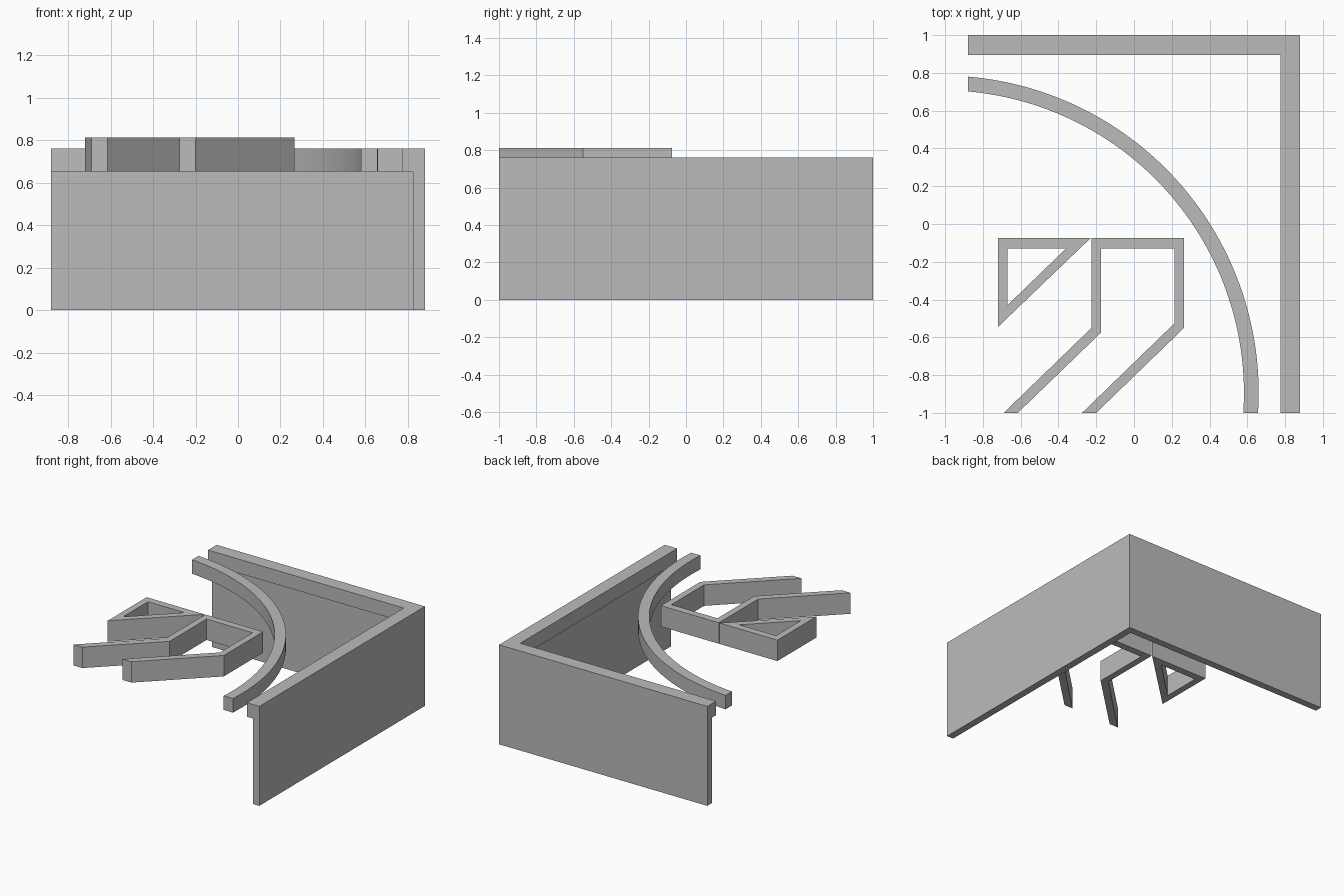
import bpy, bmesh, math

cube = bpy.data.objects.get("Cube")
if cube:
    bpy.data.objects.remove(cube, do_unlink=True)

grey = bpy.data.materials.new("plain grey")
grey.use_nodes = True
COLOUR = (0.5, 0.5, 0.5, 1)
grey.diffuse_color = COLOUR
grey.node_tree.nodes["Principled BSDF"].inputs["Base Color"].default_value = COLOUR


def sweep(name, stations, closed=False, smooth=False):
    """Skin a solid through cross-sections; cap the ends unless it loops."""
    bm = bmesh.new()
    rings = [[bm.verts.new(p) for p in s] for s in stations]
    n = len(rings[0])
    pairs = list(zip(rings, rings[1:]))
    if closed:
        pairs.append((rings[-1], rings[0]))
    else:
        bm.faces.new(rings[0])
        bm.faces.new(rings[-1][::-1])
    for a, b in pairs:
        for i in range(n):
            j = (i + 1) % n
            bm.faces.new((a[i], b[i], b[j], a[j]))
    bmesh.ops.recalc_face_normals(bm, faces=bm.faces)
    mesh = bpy.data.meshes.new(name)
    bm.to_mesh(mesh)
    bm.free()
    mesh.materials.append(grey)
    obj = bpy.data.objects.new(name, mesh)
    bpy.context.collection.objects.link(obj)
    if smooth:
        bpy.ops.object.select_all(action='DESELECT')
        obj.select_set(True)
        bpy.context.view_layer.objects.active = obj
        bpy.ops.object.shade_smooth_by_angle(angle=math.radians(30))
    return obj


def band(name, outer, inner, z0, z1, **kw):
    """Upright band between an outer and an inner outline."""
    return sweep(name, [[(*o, z0), (*i, z0), (*i, z1), (*o, z1)]
                        for o, i in zip(outer, inner)], **kw)


W, LOW, RIM, TOP = 0.88, 0.653, 0.76, 0.813

# Corner wall with a thicker rim, one L-shaped section swept round the corner
section = [(0, 0), (0.055, 0), (0.055, LOW), (0.105, LOW), (0.105, RIM), (0, RIM)]
sweep("corner_wall", [
    [(-W, 1 - d, z) for d, z in section],
    [(W - d, 1 - d, z) for d, z in section],
    [(W - d, -1, z) for d, z in section]])


# Curved rail, trimmed square at the left and front edges
def arc(radius, cx=-1.02, cy=-0.894, steps=64):
    start = math.acos((-W - cx) / radius)
    end = math.asin((-1 - cy) / radius)
    angles = [start + (end - start) * k / steps for k in range(steps + 1)]
    return [(cx + radius * math.cos(a), cy + radius * math.sin(a)) for a in angles]


band("curved_rail", arc(1.68), arc(1.602), LOW, RIM, smooth=True)

# Triangular frame
band("triangle_frame",
     [(-0.72, -0.075), (-0.23, -0.075), (-0.72, -0.545)],
     [(-0.67, -0.13), (-0.36, -0.13), (-0.67, -0.43)],
     LOW, TOP, closed=True)

# Bent frame with two slanting legs
band("bent_frame",
     [(-0.69, -1), (-0.225, -0.55), (-0.225, -0.075),
      (0.265, -0.075), (0.265, -0.55), (-0.2, -1)],
     [(-0.615, -1), (-0.175, -0.575), (-0.175, -0.13),
      (0.215, -0.13), (0.215, -0.525), (-0.275, -1)],
     LOW, TOP)
